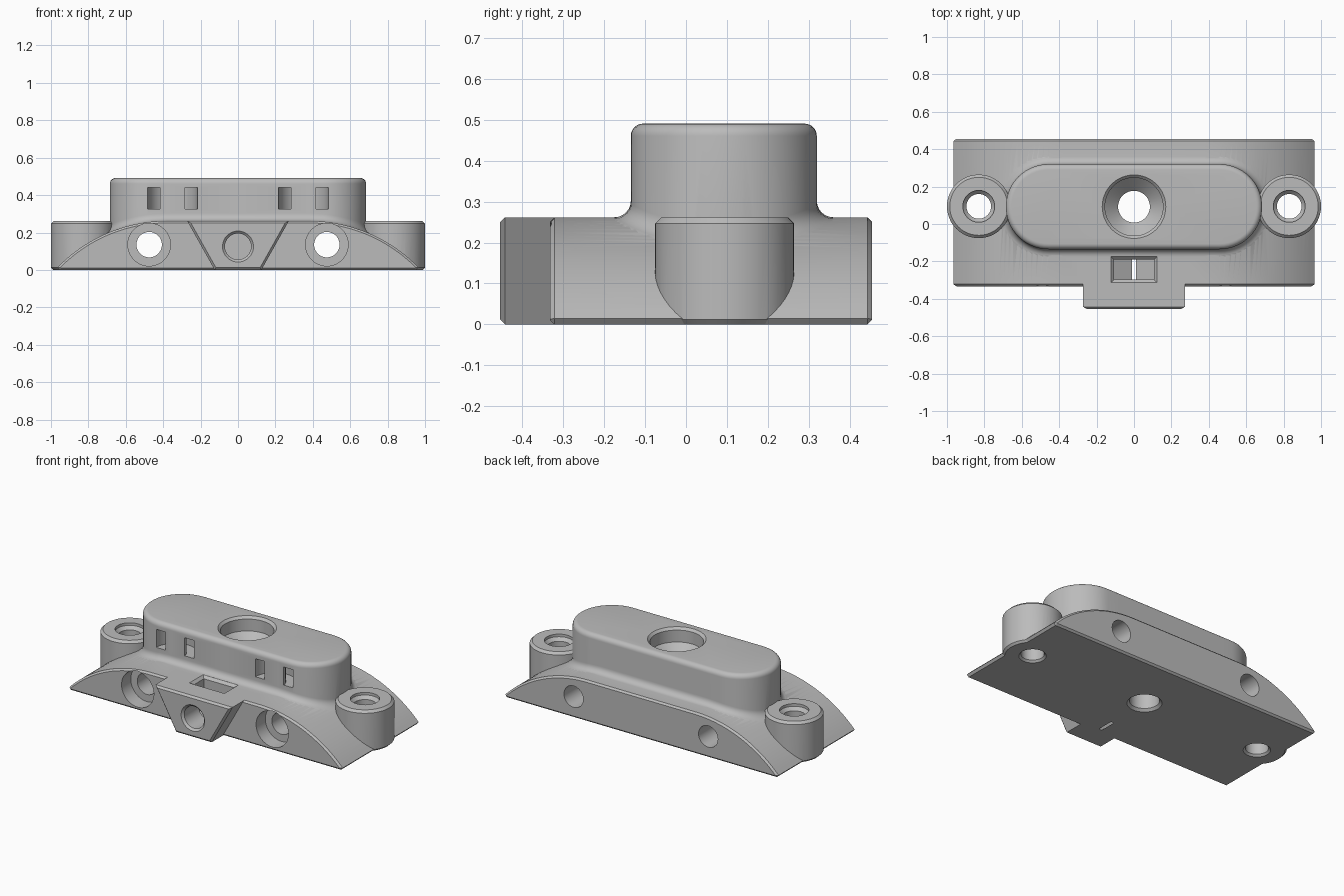
import bpy, bmesh, math
from math import sin, cos, pi, sqrt

if "Cube" in bpy.data.objects:
    bpy.data.objects.remove(bpy.data.objects["Cube"])

TOP = 0.262          # height of the base plate
YC = 0.0925          # centre line of the raised body and posts
ARC, FLAT = 0.814, 0.38

grey = bpy.data.materials.new("grey plastic")
grey.diffuse_color = (0.5, 0.5, 0.5, 1)
grey.use_nodes = True
grey.node_tree.nodes["Principled BSDF"].inputs["Base Color"].default_value = grey.diffuse_color


def surf(x):
    """Height of the arched base surface at x."""
    d = max(0.0, abs(x) - FLAT)
    return TOP - ARC + sqrt(ARC * ARC - d * d)


def loft(name, rings, chamfer=0):
    """Closed skin through equal-length rings, with optional chamfered caps."""
    bm = bmesh.new()
    loops = [[bm.verts.new(p) for p in r] for r in rings]
    n = len(loops[0])
    for a, b in zip(loops, loops[1:]):
        for i in range(n):
            j = (i + 1) % n
            bm.faces.new((a[i], a[j], b[j], b[i]))
    caps = [bm.faces.new(loops[0]), bm.faces.new(loops[-1])]
    bmesh.ops.recalc_face_normals(bm, faces=bm.faces)
    if chamfer:
        edges = list({e for f in caps for e in f.edges})
        bmesh.ops.bevel(bm, geom=edges, offset=chamfer, segments=1,
                        affect='EDGES', profile=0.5)
        bmesh.ops.recalc_face_normals(bm, faces=bm.faces)
    me = bpy.data.meshes.new(name)
    bm.to_mesh(me)
    bm.free()
    me.materials.append(grey)
    ob = bpy.data.objects.new(name, me)
    bpy.context.collection.objects.link(ob)
    return ob


def prism(name, profile, y0, y1, chamfer=0):
    return loft(name, [[(x, y, z) for x, z in profile] for y in (y0, y1)], chamfer)


def turned(name, centre, steps, axis='Z', n=48):
    """Round part from (radius, position) steps along Z or Y."""
    a, b = centre
    rings = []
    for r, t in steps:
        pts = [(a + r * cos(2 * pi * i / n), b + r * sin(2 * pi * i / n)) for i in range(n)]
        rings.append([(u, v, t) if axis == 'Z' else (u, t, v) for u, v in pts])
    return loft(name, rings)


def stadium(off, height):
    """Rounded oblong ring; height is a function of x."""
    r, hx = 0.2275 + off, 0.4575
    pts = []
    for s in (1, -1):
        pts += [(s * (hx + r * cos(t)), YC + s * r * sin(t))
                for t in [-pi / 2 + pi * i / 28 for i in range(29)]]
        pts += [(s * x, YC + s * r) for x in (FLAT, 0, -FLAT)]
    return [(x, y, height(x)) for x, y in pts]


# Arched base plate
half = [(FLAT + 0.585 * i / 24, surf(FLAT + 0.585 * i / 24)) for i in range(25)]
half.append((0.953, 0))
profile = half + [(-x, z) for x, z in reversed(half)]
base = prism("bracket_body", profile, -0.333, 0.455, 0.011)

adds, cuts = [], []

# Raised oblong body with filleted foot and rounded rim
rings = [stadium(0, lambda x: 0.08), stadium(0.05, lambda x: surf(x) - 0.006)]
for i in range(7):
    t = pi / 2 * i / 6
    rings.append(stadium(0.04 * (1 - sin(t)),
                         lambda x, t=t: surf(x) + 0.04 * (1 - cos(t))))
for i in range(7):
    t = pi / 2 * i / 6
    rings.append(stadium(-0.03 * (1 - cos(t)), lambda x, t=t: 0.461 + 0.03 * sin(t)))
adds.append(loft("raised_body", rings))

# Front tab, tapering downwards
tab = [(-0.272, TOP), (0.272, TOP), (0.125, 0), (-0.125, 0)]
adds.append(prism("front_tab", tab, -0.455, -0.2, 0.012))

# Central countersunk bolt hole
cuts.append(turned("centre_hole", (0, YC), [
    (0.1, -0.02), (0.1, 0), (0.085, 0.015), (0.085, 0.33),
    (0.155, 0.40), (0.155, 0.476), (0.17, 0.491), (0.17, 0.52)]))

for s in (-1, 1):
    # Side posts and their vertical holes
    adds.append(turned("post", (s * 0.83, YC + 0.002), [
        (0.158, 0), (0.17, 0.012), (0.17, TOP - 0.015), (0.155, TOP)]))
    cuts.append(turned("post_hole", (s * 0.83, YC + 0.002), [
        (0.078, -0.02), (0.078, 0), (0.066, 0.012), (0.066, 0.225),
        (0.085, 0.245), (0.085, 0.3)]))
    # Horizontal holes, counterbored at the front
    cuts.append(turned("cross_hole", (s * 0.475, 0.135), [
        (0.114, -0.4), (0.114, -0.24), (0.068, -0.24), (0.068, 0.5)], 'Y'))
    # Curved cable-tie channels in the front wall of the raised body
    cx, cy, path = s * 0.35, -0.135, []
    path.append((cx - 0.1, cy - 0.05, -1, 0))
    path += [(cx - 0.1 * cos(t), cy + 0.1 * sin(t), -cos(t), sin(t))
             for t in [pi * i / 20 for i in range(21)]]
    path.append((cx + 0.1, cy - 0.05, 1, 0))
    cuts.append(loft("tie_channel", [
        [(x + w * nx, y + w * ny, z) for w, z in
         ((-0.033, 0.325), (0.033, 0.325), (0.033, 0.44), (-0.033, 0.44))]
        for x, y, nx, ny in path]))

# Nut pocket whose pointed bottom just breaks through, with chamfered mouth
pocket = [(-0.108, 0.3), (-0.108, 0.057), (0, -0.006), (0.108, 0.057), (0.108, 0.3)]
cuts.append(prism("nut_pocket", pocket, -0.298, -0.19))
mouth = [[(sx * w, -0.244 + sy * (w - 0.054), z) for sx, sy in
          ((-1, -1), (1, -1), (1, 1), (-1, 1))]
         for w, z in ((0.108, 0.246), (0.124, TOP), (0.124, 0.28))]
cuts.append(loft("pocket_mouth", mouth))

# Screw hole through the tab into the pocket
cuts.append(turned("tab_hole", (0, 0.125), [
    (0.083, -0.5), (0.083, -0.455), (0.07, -0.442), (0.07, -0.24)], 'Y'))

# Combine the parts
bpy.context.view_layer.objects.active = base
for op, parts in (('UNION', adds), ('DIFFERENCE', cuts)):
    for part in parts:
        mod = base.modifiers.new(part.name, 'BOOLEAN')
        mod.operation, mod.solver, mod.object = op, 'EXACT', part
        bpy.ops.object.modifier_apply(modifier=mod.name)
        bpy.data.objects.remove(part)

bpy.ops.object.select_all(action='DESELECT')
base.select_set(True)
bpy.ops.object.shade_smooth_by_angle(angle=math.radians(30))
